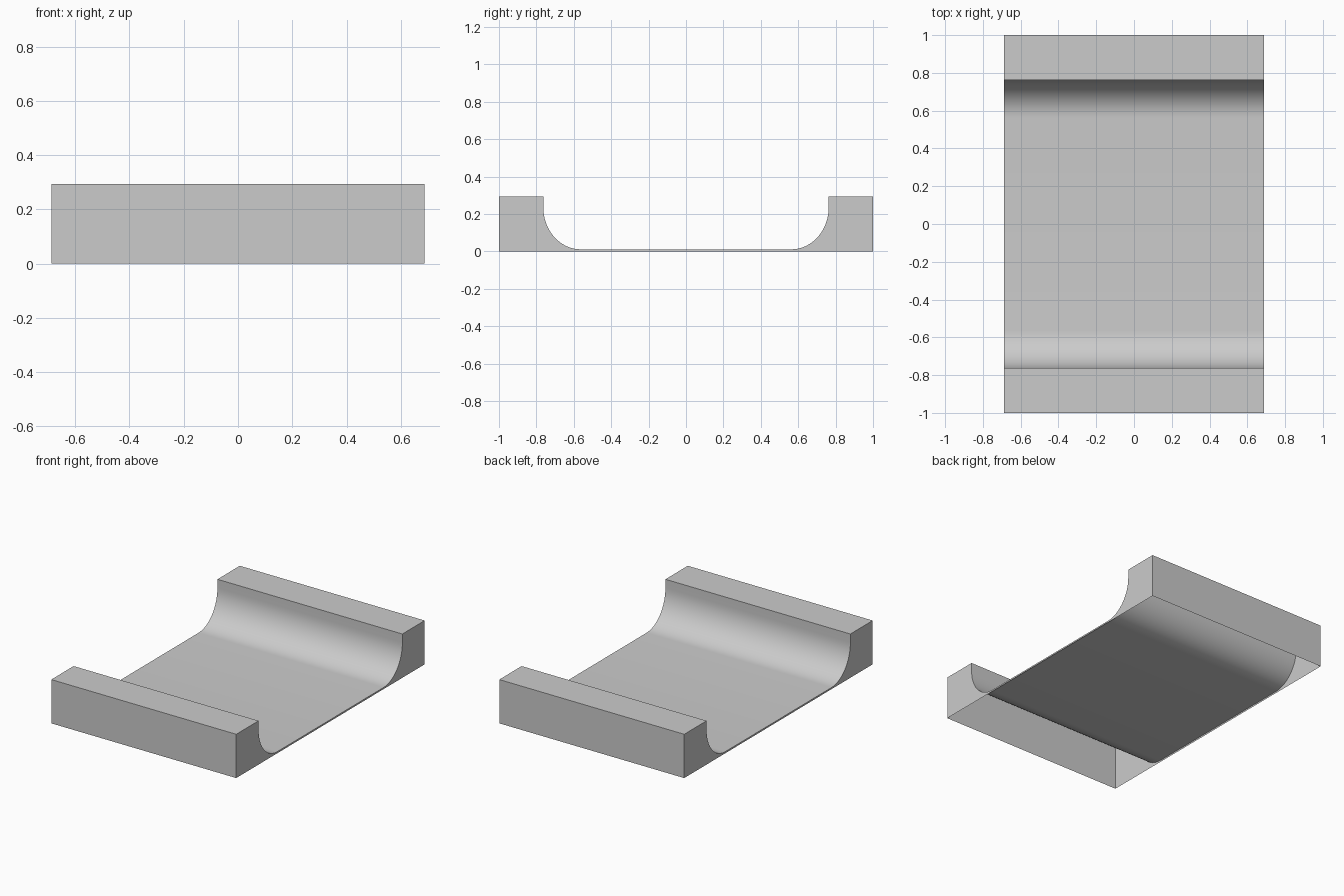
import bpy, bmesh, math

if "Cube" in bpy.data.objects:
    bpy.data.objects.remove(bpy.data.objects["Cube"])

HALF_X, HALF_Y, TOP, FLOOR = 0.687, 1.0, 0.294, 0.011
INNER_Y, RY, RZ, STEPS = 0.763, 0.20, 0.225, 16

# Right half of the channel section (y, z): outer wall, rim, inner curve to floor
right = [(HALF_Y, 0), (HALF_Y, TOP), (INNER_Y, TOP)]
for i in range(STEPS + 1):
    a = math.pi / 2 * i / STEPS
    right.append((INNER_Y - RY + RY * math.cos(a), FLOOR + RZ - RZ * math.sin(a)))
profile = right + [(-y, z) for y, z in reversed(right)]

# Extruded shell with closed ends and an open underside
bm = bmesh.new()
rows = [[bm.verts.new((x, y, z)) for y, z in profile] for x in (-HALF_X, HALF_X)]
for i in range(len(profile) - 1):
    bm.faces.new((rows[0][i], rows[0][i + 1], rows[1][i + 1], rows[1][i]))
bm.faces.new(list(reversed(rows[0])))
bm.faces.new(rows[1])
bmesh.ops.recalc_face_normals(bm, faces=bm.faces)
bm.normal_update()
floor = max((f for f in bm.faces if abs(f.normal.z) > 0.99), key=lambda f: f.calc_area())
if floor.normal.z < 0:
    bmesh.ops.reverse_faces(bm, faces=bm.faces)

mesh = bpy.data.meshes.new("curved_channel")
bm.to_mesh(mesh)
bm.free()
channel = bpy.data.objects.new("curved_channel", mesh)
bpy.context.collection.objects.link(channel)

# Smooth curve, crisp rims
bpy.context.view_layer.objects.active = channel
channel.select_set(True)
bpy.ops.object.shade_smooth_by_angle(angle=math.radians(30))
